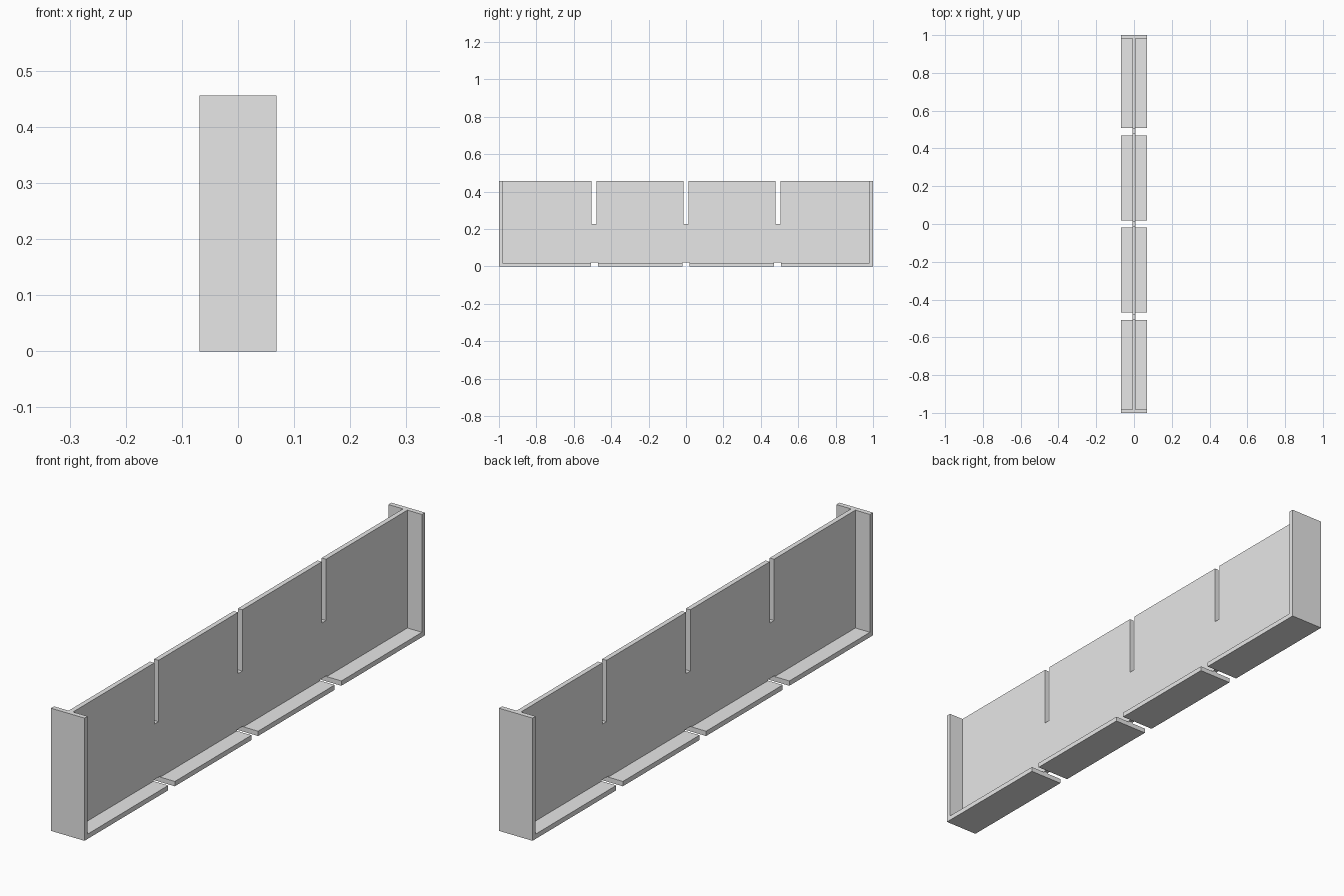
import bpy, bmesh

if "Cube" in bpy.data.objects:
    bpy.data.objects.remove(bpy.data.objects["Cube"])

HALF_W, HEIGHT, T = 0.069, 0.456, 0.018
INNER = 1 - T
SLOTS = (-0.492, 0, 0.492)           # slot centres along the wall
SLOT, SLOT_Z = 0.0125, 0.228         # slot half width and floor
NOTCHES = (-0.489, 0, 0.489)         # gap centres along the base
NOTCH, NOTCH_Z = 0.0195, 0.022       # gap half width and top

grey = bpy.data.materials.new("light_grey")
grey.use_nodes = True
COLOUR = (0.8, 0.8, 0.8, 1)
grey.diffuse_color = COLOUR
grey.node_tree.nodes["Principled BSDF"].inputs["Base Color"].default_value = COLOUR


def extrude(name, outline, half):
    """Extrude a y-z outline symmetrically across x."""
    bm = bmesh.new()
    face = bm.faces.new([bm.verts.new((-half, y, z)) for y, z in outline])
    new = bmesh.ops.extrude_face_region(bm, geom=[face])["geom"]
    verts = [v for v in new if isinstance(v, bmesh.types.BMVert)]
    bmesh.ops.translate(bm, verts=verts, vec=(2 * half, 0, 0))
    bmesh.ops.recalc_face_normals(bm, faces=bm.faces)
    mesh = bpy.data.meshes.new(name)
    bm.to_mesh(mesh)
    bm.free()
    mesh.materials.append(grey)
    obj = bpy.data.objects.new(name, mesh)
    bpy.context.collection.objects.link(obj)


def plate(name, y0, y1, z0, z1):
    extrude(name, [(y0, z0), (y1, z0), (y1, z1), (y0, z1)], HALF_W)


# Central wall with slots above and shallow notches below
outline = [(-INNER, T)]
for c in NOTCHES:
    outline += [(c - NOTCH, T), (c - NOTCH, NOTCH_Z), (c + NOTCH, NOTCH_Z), (c + NOTCH, T)]
outline += [(INNER, T), (INNER, HEIGHT)]
for c in reversed(SLOTS):
    outline += [(c + SLOT, HEIGHT), (c + SLOT, SLOT_Z), (c - SLOT, SLOT_Z), (c - SLOT, HEIGHT)]
outline.append((-INNER, HEIGHT))
extrude("slotted_wall", outline, T / 2)

# End plates
plate("front_end_plate", -1, -INNER, 0, HEIGHT)
plate("back_end_plate", INNER, 1, 0, HEIGHT)

# Base plates separated by the gaps
starts = [-INNER] + [c + NOTCH for c in NOTCHES]
ends = [c - NOTCH for c in NOTCHES] + [INNER]
for i, (y0, y1) in enumerate(zip(starts, ends), 1):
    plate(f"base_plate_{i}", y0, y1, 0, T)
